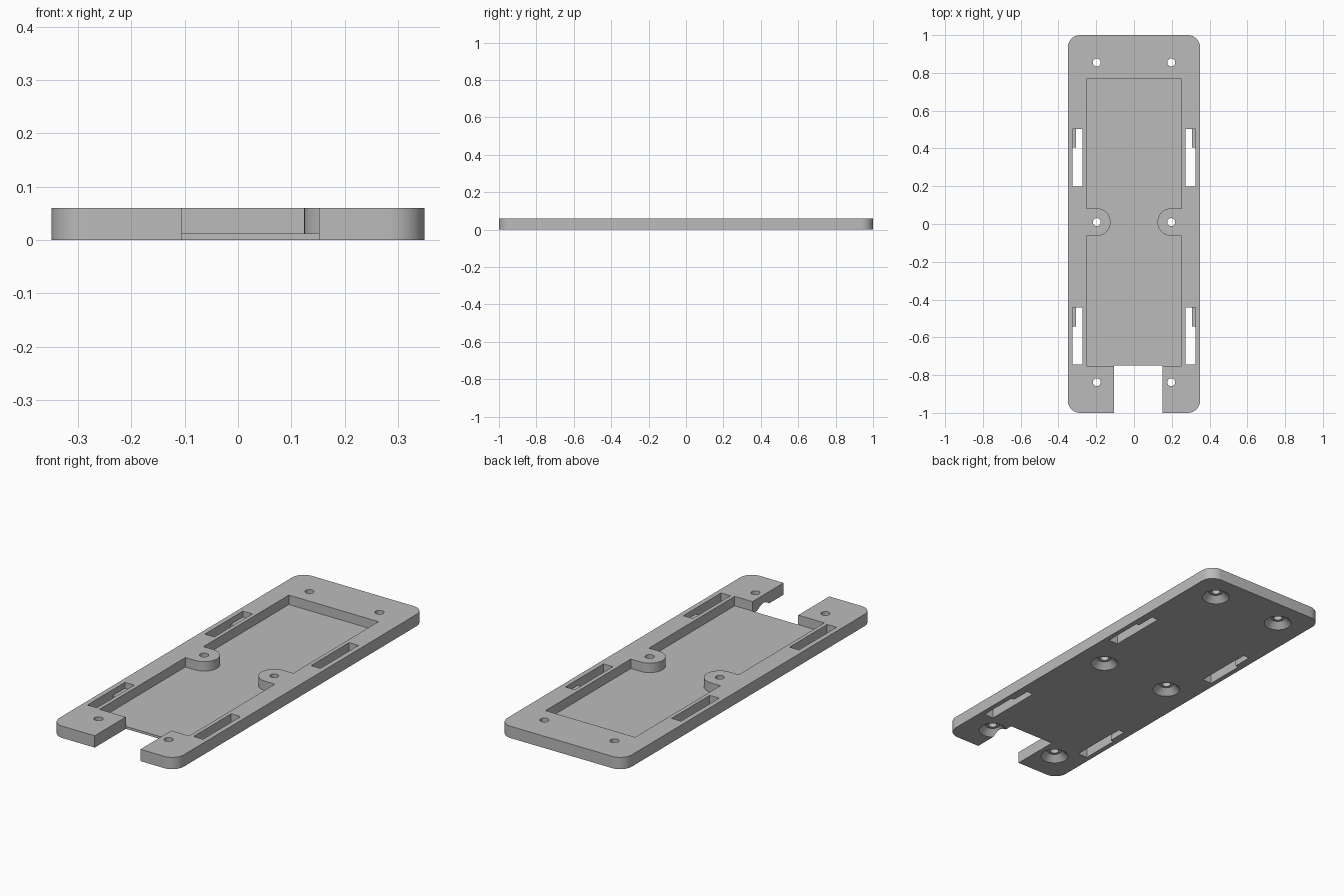
import bpy
import bmesh
from math import cos, sin, pi, radians

cube = bpy.data.objects.get("Cube")
if cube:
    bpy.data.objects.remove(cube, do_unlink=True)

HALF_W, LENGTH, HEIGHT = 0.35, 1.0, 0.06
FLOOR = 0.012
NOTCH_LEFT, NOTCH_RIGHT, NOTCH_END = -0.105, 0.152, -0.75
SCREW_X, SCREW_ROWS = 0.197, (0.855, 0.01, -0.838)

grey = bpy.data.materials.new("plain grey")
grey.use_nodes = True
grey.diffuse_color = (0.5, 0.5, 0.5, 1)
grey.node_tree.nodes["Principled BSDF"].inputs["Base Color"].default_value = grey.diffuse_color


def make_object(name, bm):
    bmesh.ops.recalc_face_normals(bm, faces=bm.faces)
    mesh = bpy.data.meshes.new(name)
    bm.to_mesh(mesh)
    bm.free()
    mesh.materials.append(grey)
    obj = bpy.data.objects.new(name, mesh)
    bpy.context.collection.objects.link(obj)
    return obj


def arc(cx, cy, r, start, end, steps):
    angles = [radians(start + (end - start) * i / steps) for i in range(steps + 1)]
    return [(cx + r * cos(a), cy + r * sin(a)) for a in angles]


def prism(name, outline, bottom, top):
    bm = bmesh.new()
    face = bm.faces.new([bm.verts.new((x, y, bottom)) for x, y in outline])
    extruded = bmesh.ops.extrude_face_region(bm, geom=[face])["geom"]
    verts = [v for v in extruded if isinstance(v, bmesh.types.BMVert)]
    bmesh.ops.translate(bm, verts=verts, vec=(0, 0, top - bottom))
    return make_object(name, bm)


def turned(name, x, y, profile, sides=32):
    bm = bmesh.new()
    rings = [[bm.verts.new((x + r * cos(2 * pi * i / sides), y + r * sin(2 * pi * i / sides), z))
              for i in range(sides)] for r, z in profile]
    for low, high in zip(rings, rings[1:]):
        for i in range(sides):
            j = (i + 1) % sides
            bm.faces.new((low[i], low[j], high[j], high[i]))
    bm.faces.new(rings[0])
    bm.faces.new(rings[-1])
    return make_object(name, bm)


def cut(target, cutter):
    cutter.hide_render = True
    mod = target.modifiers.new("cut", "BOOLEAN")
    mod.operation = "DIFFERENCE"
    mod.solver = "EXACT"
    mod.object = cutter
    bpy.context.view_layer.objects.active = target
    bpy.ops.object.modifier_apply(modifier=mod.name)
    bpy.data.objects.remove(cutter, do_unlink=True)


# Rounded plate with the cable notch in its front edge
R = 0.065
cx, cy = HALF_W - R, LENGTH - R
outline = (arc(cx, -cy, R, -90, 0, 10) + arc(cx, cy, R, 0, 90, 10)
           + arc(-cx, cy, R, 90, 180, 10) + arc(-cx, -cy, R, 180, 270, 10)
           + [(NOTCH_LEFT, -LENGTH), (NOTCH_LEFT, NOTCH_END),
              (NOTCH_RIGHT, NOTCH_END), (NOTCH_RIGHT, -LENGTH)])
plate = prism("mounting_plate", outline, 0, HEIGHT)

# Pocket, leaving a round-ended screw boss on each side
PX, BOSS_R, BOSS_Y = 0.252, 0.073, SCREW_ROWS[1]
front, back = NOTCH_END - 0.001, 0.768
right_boss = [(PX, BOSS_Y - BOSS_R)] + arc(SCREW_X, BOSS_Y, BOSS_R, 270, 90, 20) + [(PX, BOSS_Y + BOSS_R)]
left_boss = [(-x, y) for x, y in reversed(right_boss)]
pocket = [(PX, front)] + right_boss + [(PX, back), (-PX, back)] + left_boss + [(-PX, front)]
cut(plate, prism("pocket_cutter", pocket, FLOOR, 0.1))

# Strap slots with a low ledge in the outer back corner
X0, X1, X2 = 0.272, 0.308, 0.325
for side in (-1, 1):
    for y0, y2 in ((0.198, 0.504), (-0.745, -0.443)):
        y1 = y2 - 0.1
        through = [(X0, y0), (X2, y0), (X2, y1), (X1, y1), (X1, y2), (X0, y2)]
        recess = [(X1 - 0.01, y1 - 0.01), (X2, y1 - 0.01), (X2, y2), (X1 - 0.01, y2)]
        cut(plate, prism("slot_cutter", [(side * x, y) for x, y in through], -0.1, 0.1))
        cut(plate, prism("ledge_cutter", [(side * x, y) for x, y in recess], 0.03, 0.1))

# Screw holes, countersunk from below
screw = [(0.076, -0.01), (0.035, 0.03), (0.021, 0.03), (0.021, 0.1)]
for x in (-SCREW_X, SCREW_X):
    for y in SCREW_ROWS:
        cut(plate, turned("screw_cutter", x, y, screw))

# Smooth the curved walls and keep the edges crisp
bpy.ops.object.select_all(action="DESELECT")
plate.select_set(True)
bpy.context.view_layer.objects.active = plate
bpy.ops.object.shade_smooth_by_angle(angle=radians(30))
